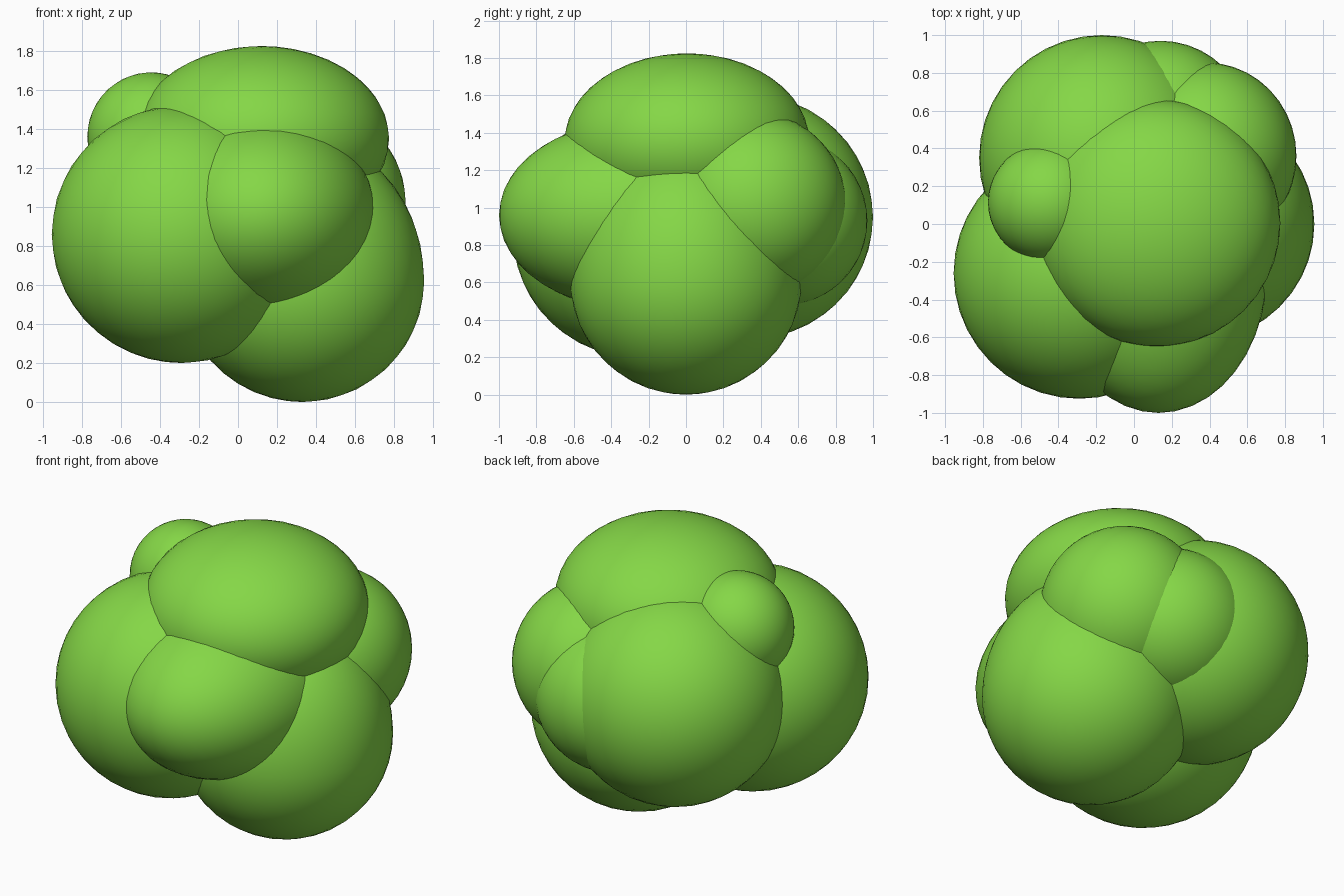
import bpy

if "Cube" in bpy.data.objects:
    bpy.data.objects.remove(bpy.data.objects["Cube"])

# One flat leaf colour
leaf = bpy.data.materials.new("leaf_green")
leaf.diffuse_color = (0.235, 0.68, 0.062, 1.0)
leaf.use_nodes = True
leaf.node_tree.nodes["Principled BSDF"].inputs["Base Color"].default_value = leaf.diffuse_color


def clump(name, centre, radii, stretch_up=1.0):
    """Smooth rounded leaf clump; stretch_up lengthens its upper half."""
    bpy.ops.mesh.primitive_ico_sphere_add(subdivisions=4, radius=1.0, location=centre)
    ob = bpy.context.object
    ob.name = name
    for v in ob.data.vertices:
        for i in range(3):
            v.co[i] *= radii[i]
        if v.co.z > 0:
            v.co.z *= stretch_up
    ob.data.materials.append(leaf)
    bpy.ops.object.shade_smooth()
    return ob


# Large clumps
clump("front_left_clump", (-0.29, -0.26, 0.86), (0.665, 0.665, 0.66))
clump("back_left_clump", (-0.17, 0.35, 0.95), (0.65, 0.65, 0.65))
clump("lower_right_clump", (0.33, 0.0, 0.62), (0.625, 0.62, 0.62), stretch_up=1.19)
clump("top_clump", (0.12, 0.005, 1.35), (0.655, 0.655, 0.475))

# Medium clumps filling the front, right and back
clump("front_clump", (0.13, -0.25, 0.96), (0.575, 0.75, 0.51))
clump("back_right_clump", (0.38, 0.36, 1.02), (0.48, 0.495, 0.49))
clump("back_clump", (0.14, 0.5, 0.93), (0.47, 0.47, 0.46))

# Small clump peeking out beside the top
clump("small_top_clump", (-0.445, 0.115, 1.36), (0.328, 0.32, 0.33))
